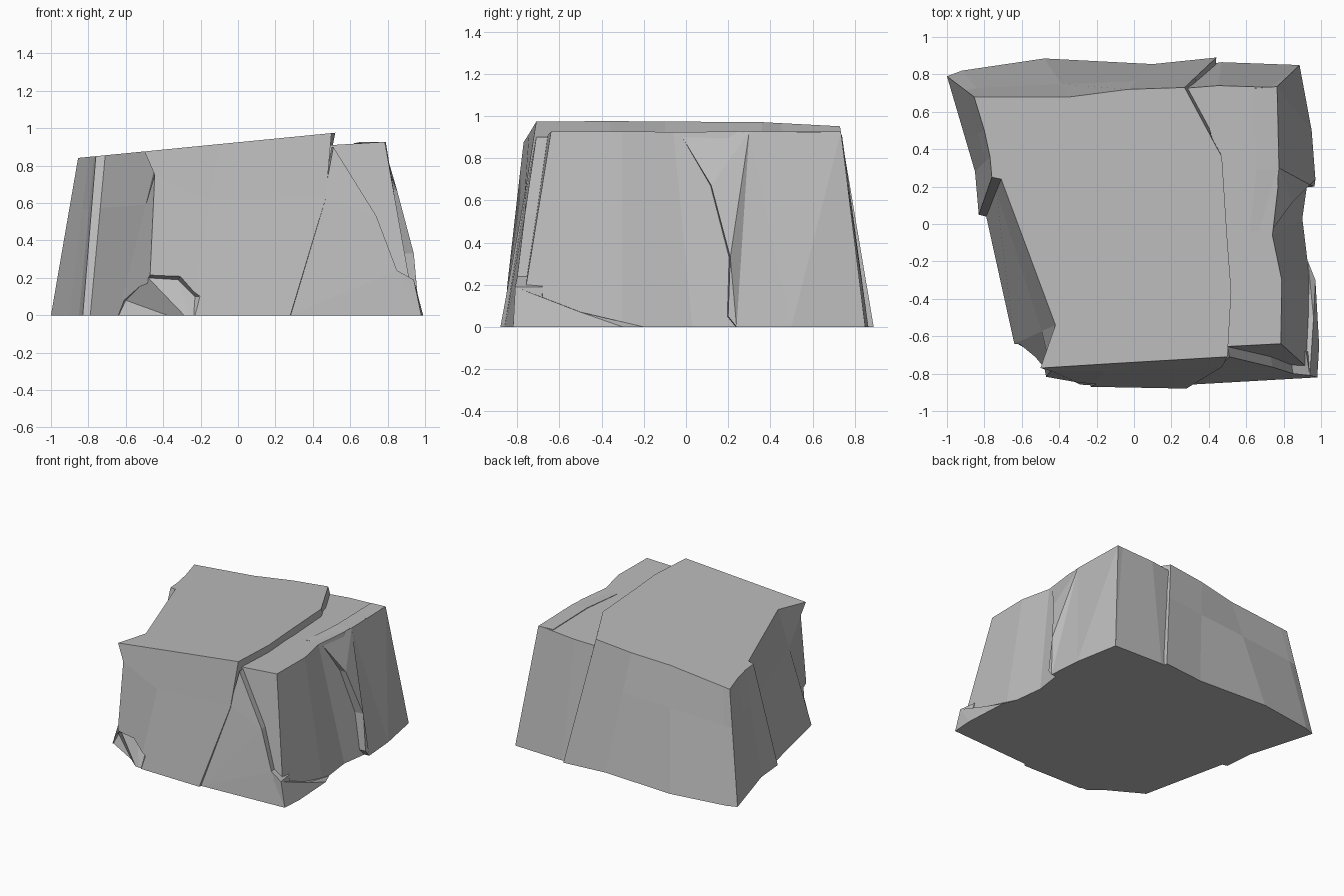
import bpy, bmesh
from mathutils import Vector

if "Cube" in bpy.data.objects:
    bpy.data.objects.remove(bpy.data.objects["Cube"], do_unlink=True)

stone = bpy.data.materials.new("grey stone")
stone.use_nodes = True
colour = (0.5, 0.5, 0.5, 1)
stone.diffuse_color = colour
bsdf = stone.node_tree.nodes["Principled BSDF"]
bsdf.inputs["Base Color"].default_value = colour
bsdf.inputs["Roughness"].default_value = 0.9


def loft(name, *rings):
    """Closed flat-shaded solid through rings with matching points."""
    bm = bmesh.new()
    loops = [[bm.verts.new(p) for p in ring] for ring in rings]
    n = len(loops[0])
    for low, high in zip(loops, loops[1:]):
        for i in range(n):
            j = (i + 1) % n
            bm.faces.new((low[i], low[j], high[j], high[i]))
    caps = [bm.faces.new(loops[0]), bm.faces.new(loops[-1])]
    bmesh.ops.triangulate(bm, faces=caps)
    bmesh.ops.recalc_face_normals(bm, faces=bm.faces)
    mesh = bpy.data.meshes.new(name)
    bm.to_mesh(mesh)
    bm.free()
    mesh.materials.append(stone)
    ob = bpy.data.objects.new(name, mesh)
    bpy.context.collection.objects.link(ob)
    return ob


def flat(points):
    return [Vector((x, y, 0)) for x, y in points]


def sloped(points, base, slope):
    return [Vector((x, y, base + slope * x)) for x, y in points]


def shifted(points, offset):
    return [Vector(p) + Vector(offset) for p in points]


# Main block: ground outline, bulging middle and tilted top
ground = flat([(-1, .79), (-.92, .82), (-.48, .885), (.1, .855), (.44, .89),
               (.42, .5), (.4, .36), (.35, -.1), (.33, -.36), (.28, -.88),
               (-.25, -.87), (-.48, -.83), (-.64, -.64), (-.79, .04),
               (-.83, .05), (-.85, .28), (-.9, .45)])
top = sloped([(-.855, .68), (-.8, .68), (-.34, .68), (-.03, .72), (.27, .73),
              (.42, .45), (.47, .36), (.5, -.1), (.52, -.36), (.5, -.71),
              (-.1, -.745), (-.5, -.77), (-.42, -.54), (-.71, .24),
              (-.76, .25), (-.77, .36), (-.8, .5)], .925, .098)
middle = [a.lerp(b, .67) for a, b in zip(ground, top)]
middle[9] = Vector((.47, -.765, .63))
middle[11] = Vector((-.445, -.785, .75))
main_block = loft("main_block", ground, middle, top)

# Chip knocked out of the front left foot
chip_back = [(-.66, -.64, -.05), (-.6, -.62, .08), (-.48, -.77, .2),
             (-.32, -.79, .19), (-.23, -.82, .1), (-.24, -.88, -.05)]
chip_front = [(-.8, -1, -.05), (-.72, -1, .1), (-.5, -1, .28),
              (-.28, -1, .26), (-.1, -1, .11), (-.2, -1, -.05)]
cutter = loft("chip_cutter", chip_front, chip_back)
cutter.hide_render = True
cut = main_block.modifiers.new("chip", "BOOLEAN")
cut.operation, cut.solver, cut.object = "DIFFERENCE", "EXACT", cutter
bpy.context.view_layer.update()
graph = bpy.context.evaluated_depsgraph_get()
main_block.data = bpy.data.meshes.new_from_object(main_block.evaluated_get(graph))
main_block.modifiers.clear()
bpy.data.objects.remove(cutter, do_unlink=True)

# Lower slab split off along the crack
slab_ground = flat([(.2, .83), (.47, .865), (.88, .85), (.93, .5), (.93, .24),
                    (.9, .03), (.94, -.3), (.95, -.79), (.2, -.78)])
slab_top = sloped([(.2, .72), (.45, .74), (.76, .73), (.76, .5), (.77, .2),
                   (.74, -.06), (.79, -.3), (.785, -.64), (.2, -.67)], .88, .06)
loft("side_slab", slab_ground, slab_top)

# Raised layer on the back half of the slab's outer side
layer = [(.74, -.03, .92), (.85, .12, .67), (.94, .21, .33), (.965, .2, .05),
         (.97, .24, 0), (.95, .5, 0), (.885, .85, 0), (.765, .735, .925),
         (.775, .3, .926)]
loft("side_layer", layer, shifted(layer, (-.12, -.01, 0)))

# Broken sheet covering the lower front of the slab
sheet = [(.28, -.86, 0), (.98, -.82, 0), (.94, -.81, .19), (.85, -.8, .24),
         (.74, -.765, .53), (.51, -.71, .9), (.46, -.76, .63)]
loft("front_sheet", sheet, shifted(sheet, (-.02, .13, 0)))

# Low ledge at the slab's outer foot
ledge = [(.98, -.82, 0), (.94, -.81, .19), (.96, -.5, .07), (.93, -.2, 0),
         (.97, -.3, 0), (.99, -.65, 0)]
loft("foot_ledge", ledge, shifted(ledge, (-.14, .01, 0)))
